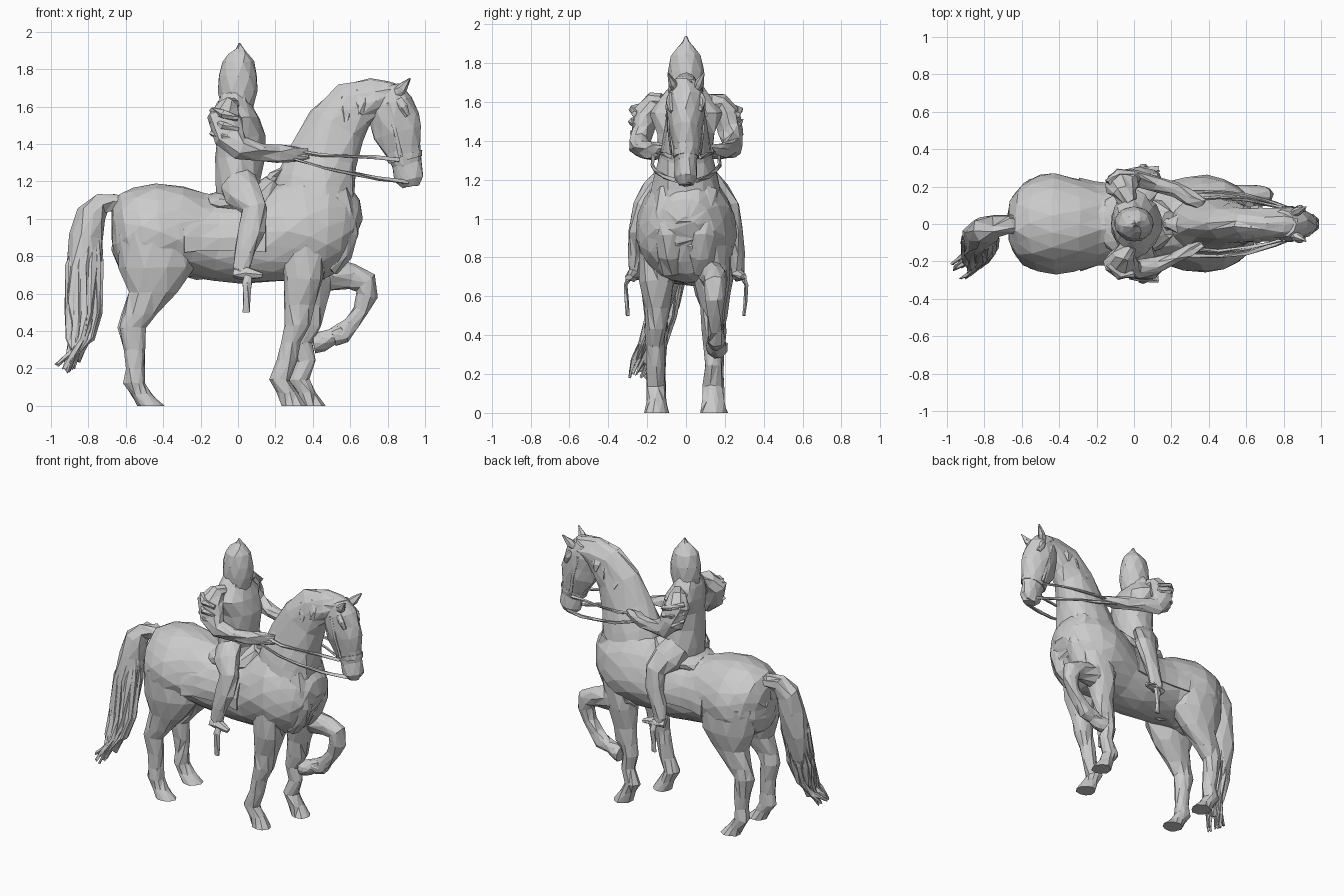
import bpy, bmesh, math, random
from mathutils import Vector

random.seed(4)


def loft(name, pts, n=10, flat=False, egg=0.0, jit=0.006, arc=None):
    """Faceted skin through (x, y, z, in-plane radius, sideways radius) stations.
    flat keeps rings horizontal, arc (degrees) leaves the section open."""
    bm = bmesh.new()
    rings = []
    cs = [Vector(p[:3]) for p in pts]
    for i, p in enumerate(pts):
        t = Vector((0, 0, 1)) if flat else (cs[min(i + 1, len(cs) - 1)] - cs[max(i - 1, 0)]).normalized()
        s = Vector((0, 1, 0))
        s = (s - t * s.dot(t)).normalized()
        nrm = t.cross(s)
        rx, ry = p[3], p[-1]
        ring = []
        for k in range(n):
            if arc:
                a = math.radians(arc[0] + (arc[1] - arc[0]) * k / (n - 1))
            else:
                a = 2 * math.pi * (k + 0.5 * (i % 2)) / n
            v = cs[i] + s * ry * math.cos(a) * (1 - egg * math.sin(a)) + nrm * rx * math.sin(a)
            v += Vector((random.uniform(-jit, jit), random.uniform(-jit, jit),
                         random.uniform(-jit, jit) if p[2] > 0.01 else 0))
            v.z = max(v.z, 0)
            ring.append(bm.verts.new(v))
        rings.append(ring)
    for a, b in zip(rings, rings[1:]):
        for k in range(n - 1 if arc else n):
            j = (k + 1) % n
            bm.faces.new((a[k], a[j], b[j], b[k]))
    if not arc:
        bm.faces.new(rings[0])
        bm.faces.new(rings[-1])
    bmesh.ops.recalc_face_normals(bm, faces=bm.faces[:])
    bmesh.ops.triangulate(bm, faces=bm.faces[:])
    me = bpy.data.meshes.new(name)
    bm.to_mesh(me)
    bm.free()
    ob = bpy.data.objects.new(name, me)
    bpy.context.collection.objects.link(ob)
    return ob


def side(pts, s):
    return [(p[0], p[1] * s) + tuple(p[2:]) for p in pts]


# Horse trunk
loft("horse_body", [
    (-.672, 0, .89, .07, .06), (-.65, 0, .89, .17, .15), (-.59, 0, .90, .235, .225),
    (-.51, 0, .915, .26, .258), (-.42, 0, .935, .262, .27), (-.32, 0, .93, .25, .25),
    (-.22, 0, .91, .23, .222), (-.1, 0, .89, .225, .21), (.02, 0, .88, .225, .212),
    (.15, 0, .89, .235, .215), (.27, 0, .93, .27, .245), (.38, 0, .96, .30, .258),
    (.48, 0, .96, .285, .242), (.56, 0, .95, .235, .20), (.61, 0, .94, .17, .15),
    (.637, 0, .93, .08, .07)], 18, egg=.1, jit=.006)
loft("sheath", [(-.28, 0, .72, .03, .03), (-.22, 0, .70, .03, .03), (-.12, 0, .70, .02, .02)], 6)
for s in (1, -1):
    loft("chest_muscle", side([(.50, .09, 1.12, .1, .08), (.55, .09, 1.03, .085, .08), (.57, .085, .92, .075, .08),
                               (.54, .08, .82, .07, .07), (.48, .08, .74, .06, .06)], s), 9)

# Neck and head
loft("horse_neck", [
    (.38, 0, 1.0, .24, .21), (.42, 0, 1.20, .215, .17), (.465, 0, 1.34, .185, .13),
    (.53, 0, 1.50, .165, .105), (.62, 0, 1.605, .14, .09), (.73, 0, 1.655, .10, .085),
    (.80, 0, 1.66, .08, .08), (.86, 0, 1.65, .065, .065)], 14, egg=.18, jit=.008)
loft("horse_head", [
    (.79, 0, 1.70, .08, .07), (.815, 0, 1.62, .12, .095), (.835, 0, 1.54, .13, .092), (.853, 0, 1.46, .132, .088),
    (.882, 0, 1.37, .10, .07), (.903, 0, 1.29, .083, .056), (.918, 0, 1.215, .078, .055),
    (.925, 0, 1.175, .045, .035)], 12, jit=.006)
loft("noseband", [(.888, 0, 1.345, .10, .07), (.895, 0, 1.315, .093, .067)], 12, jit=.002)
# Mane lying close to the neck
for x, z in [(.335, 1.41), (.36, 1.48), (.40, 1.55), (.45, 1.61), (.52, 1.665), (.6, 1.70)]:
    for s in (1, -1):
        loft("mane_lock", [(x + .02, .005 * s, z, .035, .025), (x + .045, .05 * s, z - .025, .045, .022),
                           (x + .06, .085 * s, z - .09, .035, .012), (x + .055, .10 * s, z - .14, .008, .008)],
             5, jit=.007)

# Standing legs: long fetlock, pastern sloping forward to the hoof
front = [(.37, .14, .86, .14, .10), (.35, .15, .68, .11, .09), (.33, .15, .54, .085, .065),
         (.315, .155, .43, .07, .057), (.285, .155, .34, .057, .048), (.262, .155, .24, .05, .045),
         (.222, .155, .14, .058, .052), (.262, .155, .07, .052, .052), (.30, .155, 0, .065, .065)]
hind = [(-.44, .13, .92, .2, .13), (-.44, .135, .74, .20, .125), (-.455, .14, .61, .135, .092),
        (-.53, .15, .49, .09, .062), (-.568, .15, .42, .074, .057), (-.552, .15, .30, .055, .045),
        (-.548, .15, .20, .05, .043), (-.553, .15, .12, .057, .052), (-.515, .15, .06, .055, .052),
        (-.468, .15, 0, .07, .065)]
loft("front_leg_near", side(front, -1), 10, True)
loft("front_leg_far", [(p[0] + (.06 if p[2] > .3 else .105), p[1] - .015) + p[2:] for p in front], 10, True)
for s in (1, -1):
    loft("hind_leg", side(hind, s), 10, True)

# Raised front leg with a bent knee and folded hoof
loft("raised_leg", [
    (.38, .13, .80, .13, .09), (.50, .14, .70, .09, .07), (.61, .145, .69, .065, .06),
    (.68, .15, .66, .07, .057), (.69, .15, .59, .055, .05), (.655, .15, .51, .042, .042),
    (.605, .15, .44, .042, .04), (.56, .155, .385, .055, .047), (.51, .155, .365, .05, .045)], 9)
loft("raised_hoof", [(.56, .155, .40, .04, .04), (.50, .155, .37, .045, .048),
                     (.45, .155, .345, .053, .053), (.405, .155, .335, .055, .058)], 9)

# Tail with loose strands
tail = [(-.60, 0, 1.06, .05, .05), (-.66, 0, 1.085, .045, .05), (-.73, -.01, 1.08, .055, .055),
        (-.785, -.03, 1.02, .08, .07), (-.81, -.05, .90, .088, .08), (-.825, -.08, .73, .10, .085),
        (-.83, -.12, .55, .095, .08), (-.84, -.16, .40, .065, .06), (-.87, -.2, .25, .025, .03)]
loft("tail", tail, 9, jit=.012)
for k in range(13):
    a = 2.4 * k
    dx, dy = .075 * math.cos(a), .06 * math.sin(a)
    e = random.uniform(-.09, .05)
    loft("tail_strand", [
        (-.79 + dx * .5, -.04 + dy * .6, .98, .02, .02), (-.82 + dx, -.08 + dy, .75, .03, .025),
        (-.83 + dx, -.13 + dy, .5, .028, .022), (-.845 + dx * .8, -.17 + dy, .36, .018, .018),
        (-.88 + e * .5, -.21 + dy, .27, .013, .013), (-.91 + e, -.25 + dy * .7, .18 + abs(e) * .7, .005, .005)], 5)

# Saddle and blanket
b = loft("saddle_blanket", [(x, 0, .89, h, w) for x, h, w in
         [(-.29, .262, .252), (-.2, .243, .228), (-.1, .235, .22), (.05, .232, .222), (.15, .25, .228)]],
         13, egg=.1, arc=(-15, 195), jit=.004)
m = b.modifiers.new("thickness", 'SOLIDIFY')
m.thickness = .012
loft("saddle_seat", [(-.15, 0, 1.08, .05, .13), (-.1, 0, 1.09, .06, .16), (.02, 0, 1.08, .07, .17),
                     (.14, 0, 1.12, .09, .13), (.19, 0, 1.2, .05, .07)], 10)
loft("saddle_pommel", [(.15, 0, 1.15, .03, .04), (.19, 0, 1.23, .025, .03), (.24, 0, 1.26, .015, .05)], 7)

# Rider
loft("rider_torso", [
    (.02, 0, 1.05, .13, .17), (0, 0, 1.20, .12, .155), (.01, 0, 1.33, .135, .14), (.02, 0, 1.44, .135, .155),
    (.0, 0, 1.54, .12, .185), (-.02, 0, 1.62, .09, .13), (-.01, 0, 1.70, .07, .07)], 12, True)
loft("rider_hood", [
    (-.005, 0, 1.59, .085, .09), (-.002, 0, 1.68, .105, .092), (0, 0, 1.76, .105, .09),
    (0, 0, 1.84, .085, .078), (.005, 0, 1.88, .055, .048), (.01, 0, 1.905, .024, .022),
    (.01, 0, 1.94, .004, .004)], 10, True, jit=.004)
for s in (1, -1):
    loft("rider_arm", side([
        (-.03, .11, 1.60, .04, .05), (-.05, .165, 1.595, .065, .06), (-.07, .205, 1.54, .09, .068),
        (-.05, .23, 1.44, .085, .058), (.01, .24, 1.38, .065, .05), (.12, .22, 1.36, .047, .042),
        (.22, .18, 1.35, .045, .035), (.30, .14, 1.345, .04, .035), (.37, .11, 1.345, .025, .025)], s), 9, jit=.01)
    # Sleeve folds
    for z in (1.56, 1.5, 1.44):
        loft("sleeve_fold", side([(-.14, .22, z + .02, .015), (-.08, .275, z, .02), (0, .265, z - .02, .015)], s), 5)
    loft("rider_leg", side([
        (-.01, .10, 1.20, .10, .07), (.03, .17, 1.13, .10, .065), (.085, .225, 1.05, .075, .055),
        (.075, .25, .94, .068, .045), (.04, .26, .83, .057, .04), (.025, .265, .74, .045, .035),
        (.03, .27, .69, .03, .03)], s), 9, jit=.007)
    loft("rider_foot", side([(-.02, .265, .71, .03, .03), (.05, .275, .71, .033, .035), (.13, .295, .695, .015, .02)], s), 7)
    loft("stirrup_strap", side([(.055, .28, .72, .025, .02), (.05, .31, .66, .025, .012),
                                (.045, .305, .57, .02, .01), (.045, .30, .50, .02, .01)], s), 5, jit=.003)
    # Ears, brow, reins, straps
    loft("ear", side([(.85, .055, 1.67, .03, .024), (.88, .072, 1.70, .028, .022), (.92, .092, 1.75, .003, .003)], s), 6, jit=.002)
    loft("brow", side([(.86, .075, 1.64, .02, .015), (.885, .085, 1.6, .025, .018), (.905, .075, 1.55, .015, .01)], s), 6, jit=.003)
    loft("upper_rein", side([(.30, .13, 1.36, .01), (.45, .145, 1.34, .01), (.6, .13, 1.335, .01),
                             (.72, .105, 1.33, .01), (.86, .07, 1.315, .01)], s), 5, jit=.003)
    loft("lower_rein", side([(.30, .17, 1.32, .01), (.45, .175, 1.275, .01), (.6, .155, 1.245, .01),
                             (.75, .11, 1.215, .012), (.91, .05, 1.195, .01)], s), 5, jit=.004)
    loft("cheek_strap", side([(.80, .09, 1.62, .012, .006), (.84, .092, 1.47, .012, .006),
                              (.87, .075, 1.33, .012, .006)], s), 4, jit=.001)
